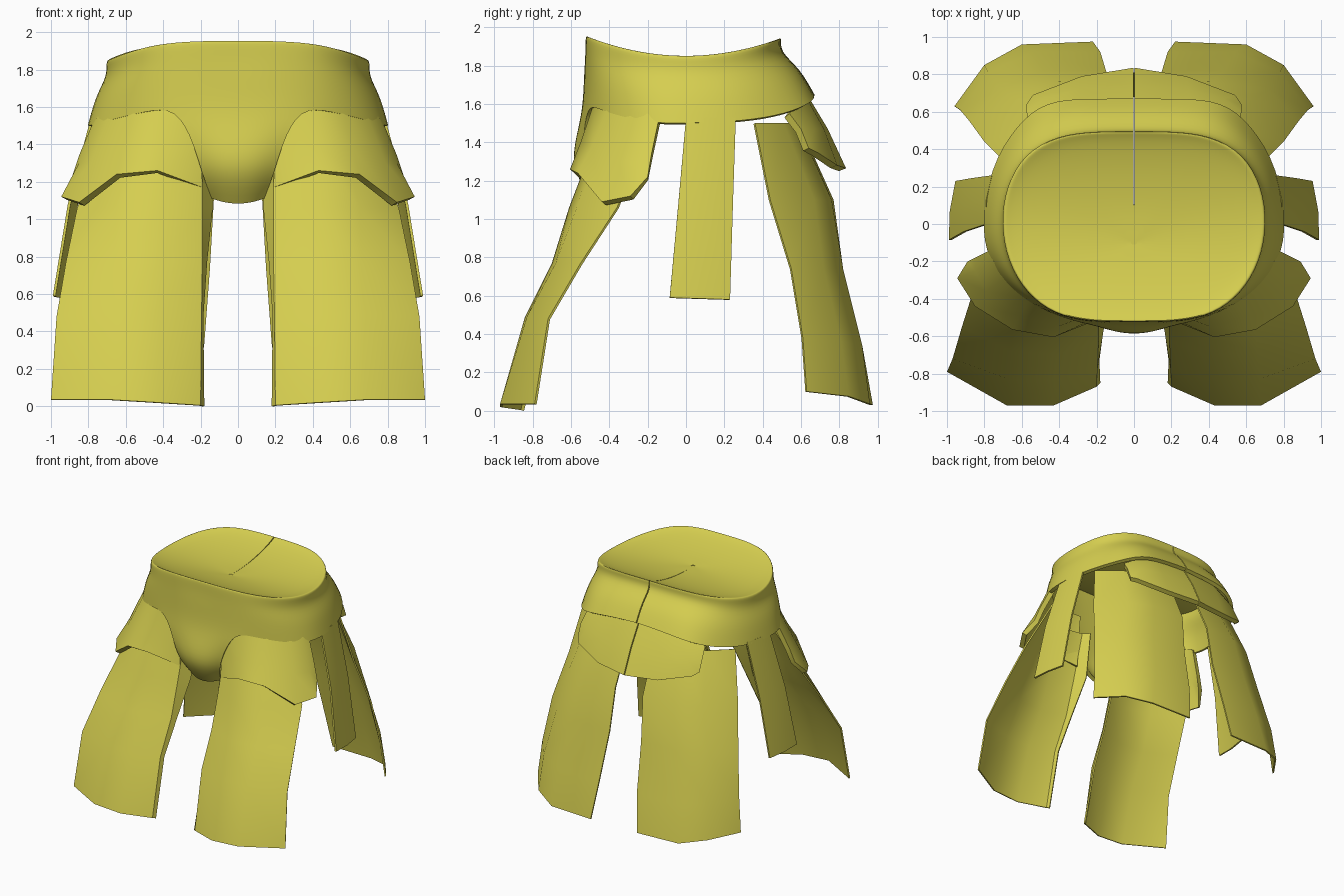
import bpy, bmesh
from mathutils import Vector

if "Cube" in bpy.data.objects:
    bpy.data.objects.remove(bpy.data.objects["Cube"])

gold = bpy.data.materials.new("mustard yellow")
gold.diffuse_color = (0.67, 0.62, 0.08, 1)
gold.use_nodes = True
gold.node_tree.nodes["Principled BSDF"].inputs["Base Color"].default_value = gold.diffuse_color


def sheet(name, grids, thickness, subdiv=0):
    """Joined grids of points, faced outward, mirrored in x, and thickened inward."""
    bm = bmesh.new()
    for rows in grids:
        vs = [[bm.verts.new(p) for p in row] for row in rows]
        for a, b in zip(vs, vs[1:]):
            for i in range(len(a) - 1):
                bm.faces.new((a[i], a[i + 1], b[i + 1], b[i]))
    bmesh.ops.remove_doubles(bm, verts=bm.verts, dist=0.0005)
    bm.normal_update()
    out = sum(f.calc_area() * f.normal.dot(Vector((c.x, c.y, 0)))
              for f in bm.faces for c in [f.calc_center_median()])
    if out < 0:
        bmesh.ops.reverse_faces(bm, faces=bm.faces)
    me = bpy.data.meshes.new(name)
    bm.to_mesh(me)
    bm.free()
    me.materials.append(gold)
    ob = bpy.data.objects.new(name, me)
    bpy.context.collection.objects.link(ob)
    m = ob.modifiers.new("mirror", 'MIRROR')
    m.merge_threshold = 0.001
    if subdiv:
        s = ob.modifiers.new("smooth", 'SUBSURF')
        s.levels = s.render_levels = subdiv
        s.boundary_smooth = 'PRESERVE_CORNERS'
    t = ob.modifiers.new("thickness", 'SOLIDIFY')
    t.thickness = thickness
    t.offset = -1
    bpy.ops.object.select_all(action='DESELECT')
    ob.select_set(True)
    bpy.context.view_layer.objects.active = ob
    bpy.ops.object.convert(target='MESH')
    bpy.ops.object.shade_smooth_by_angle(angle=0.7)
    return ob


# Belt: half outlines of the waist and of the lower edge, from back to front
G = 0.004  # half width of the slit at the back
waist = [(G, .50), (.2, .50), (.41, .48), (.59, .38), (.69, .2), (.715, 0),
         (.68, -.2), (.58, -.37), (.43, -.485), (.25, -.52), (.12, -.525), (0, -.525)]
hem = [(G, .67, 1.65), (.25, .67, 1.64), (.47, .66, 1.61), (.63, .53, 1.55),
       (.77, .3, 1.51), (.815, 0, 1.5), (.785, -.18, 1.5), (.67, -.34, 1.535),
       (.5, -.46, 1.575), (.33, -.515, 1.6), (.16, -.535, 1.57), (0, -.54, 1.56)]


def rim_z(y):
    return 1.85 + 0.1 * (y / 0.5) ** 2


def cap_ring(s, drop):
    ring = []
    for x, y in waist:
        cy = -0.1 + (y + 0.1) * s
        ring.append((x * s, cy, rim_z(cy) - drop))
    return ring


def belt_ring(down, outward):
    return [(x + (hx - x) * outward, y + (hy - y) * outward,
             rim_z(y) + (hz - rim_z(y)) * down)
            for (x, y), (hx, hy, hz) in zip(waist, hem)]


cap = [cap_ring(0.3, .012), cap_ring(0.65, .012), cap_ring(0.92, .012), cap_ring(0.98, 0)]
wall = [belt_ring(.03, 0), belt_ring(.26, -.06), belt_ring(.54, .55), belt_ring(1, 1)]
hub = [(0, -0.1, rim_z(-.1) - .012)] * len(waist)
# Front flap hanging from the middle of the belt
flap = [hem[9:],
        [(.235, -.54, 1.4), (.12, -.575, 1.4), (0, -.585, 1.4)],
        [(.195, -.53, 1.25), (.1, -.585, 1.25), (0, -.6, 1.25)],
        [(.14, -.44, 1.11), (.08, -.47, 1.09), (0, -.48, 1.08)]]


def hub_fan():
    """Middle of the cap: triangles given as two-point strips."""
    ring = cap[0]
    mids = [tuple((Vector(p) * 0.08 + Vector(h) * 0.92)) for p, h in zip(ring, hub)]
    return [mids, ring]


sheet("belt", [hub_fan() + cap[1:] + wall, flap], 0.03, 2)

# Small disc closing the centre of the cap
bm = bmesh.new()
bmesh.ops.create_circle(bm, cap_ends=True, segments=16, radius=0.03)
for v in bm.verts:
    v.co += Vector((0, -0.1, rim_z(-.1) - .014))
me = bpy.data.meshes.new("cap_centre")
bm.to_mesh(me)
bm.free()
me.materials.append(gold)
bpy.context.collection.objects.link(bpy.data.objects.new("cap_centre", me))

# Front hip plates
sheet("hip_plate", [[
    [(.2, -.47, 1.62), (.38, -.475, 1.62), (.55, -.4, 1.6), (.68, -.28, 1.58),
     (.75, -.2, 1.55), (.77, -.14, 1.53)],
    [(.195, -.5, 1.36), (.41, -.55, 1.40), (.61, -.49, 1.38), (.79, -.36, 1.30),
     (.85, -.25, 1.30), (.85, -.18, 1.34)],
    [(.19, -.51, 1.17), (.43, -.605, 1.26), (.65, -.565, 1.24), (.85, -.44, 1.09),
     (.945, -.29, 1.12), (.89, -.2, 1.22)]]], 0.04)

# Back plate
sheet("back_plate", [[
    [(G, .62, 1.67), (.3, .62, 1.65), (.47, .58, 1.6), (.56, .54, 1.55)],
    [(G, .74, 1.47), (.29, .72, 1.47), (.48, .67, 1.47), (.575, .6, 1.47)],
    [(G, .835, 1.265), (.28, .79, 1.28), (.54, .69, 1.345), (.575, .64, 1.37)]]], 0.04)

# Long front cloths
sheet("front_cloth", [[
    [(.14, -.38, 1.45), (.19, -.43, 1.45), (.37, -.46, 1.45), (.55, -.4, 1.45), (.7, -.2, 1.45)],
    [(.135, -.44, 1.06), (.19, -.54, 1.06), (.4, -.61, 1.06), (.65, -.57, 1.06), (.86, -.36, 1.06)],
    [(.165, -.58, .77), (.19, -.63, .77), (.41, -.70, .77), (.66, -.68, .77), (.92, -.55, .77)],
    [(.185, -.73, .48), (.195, -.77, .49), (.42, -.84, .49), (.67, -.83, .49), (.97, -.72, .48)],
    [(.18, -.85, .0), (.2, -.87, .005), (.43, -.97, .02), (.68, -.97, .035), (1, -.79, .035)]]],
    0.012)

# Long back cloths
sheet("back_cloth", [[
    [(.12, .59, 1.5), (.35, .58, 1.5), (.55, .51, 1.5), (.72, .36, 1.5)],
    [(.13, .77, 1.1), (.42, .76, 1.1), (.63, .67, 1.1), (.80, .44, 1.1)],
    [(.15, .82, .74), (.48, .82, .74), (.72, .72, .74), (.88, .55, .74)],
    [(.18, .92, .34), (.54, .92, .34), (.78, .81, .36), (.93, .61, .38)],
    [(.22, .975, .03), (.6, .96, .035), (.80, .85, .075), (.96, .63, .1)]]], 0.012)

# Narrow side strips
sheet("side_strip", [[
    [(.79, 0, 1.53), (.79, .13, 1.53), (.76, .26, 1.53)],
    [(.91, -.04, 1.08), (.905, .1, 1.08), (.87, .245, 1.08)],
    [(.99, -.085, .59), (.985, .07, .585), (.955, .23, .58)]]], 0.015)
